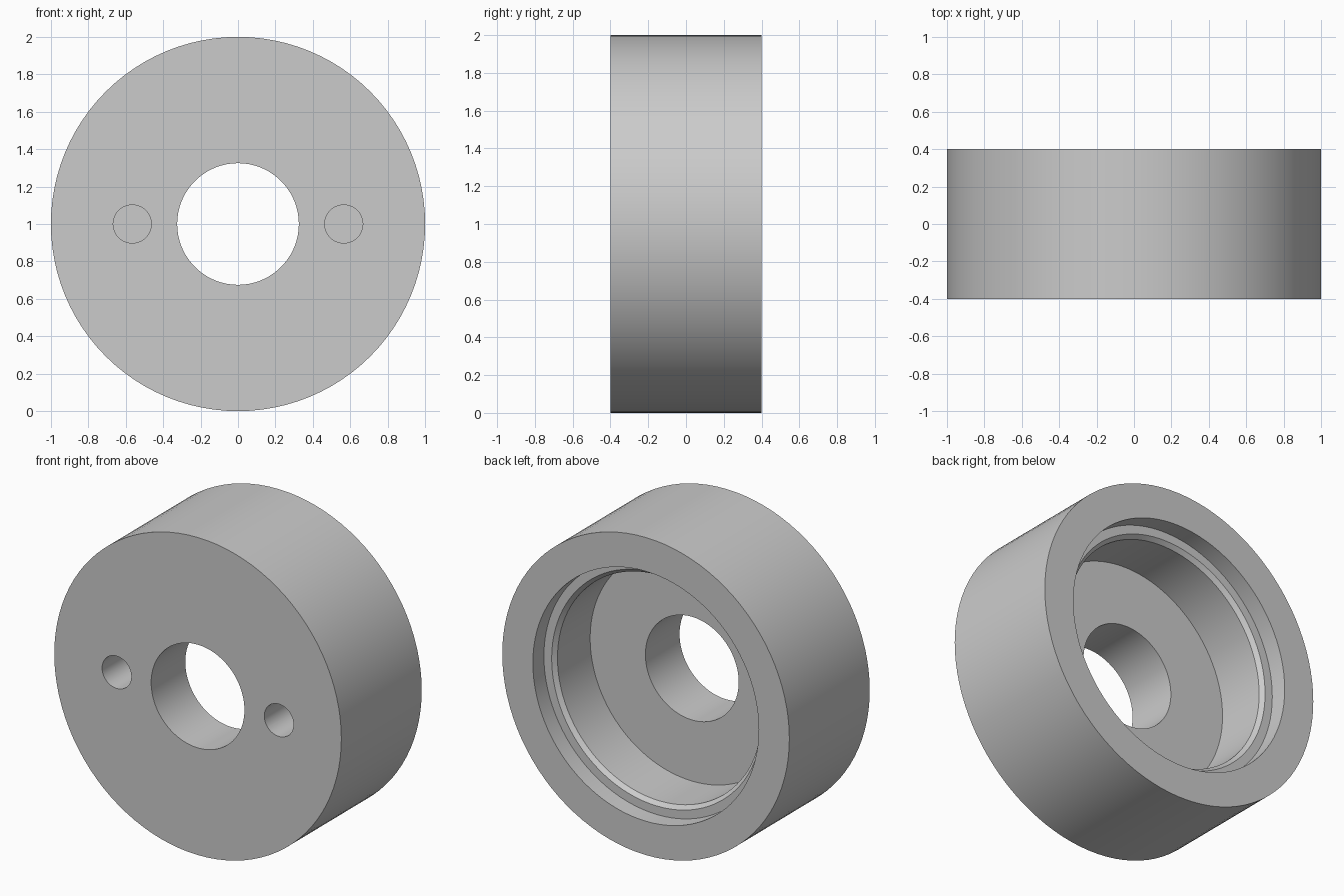
import bpy, bmesh, math
from mathutils import Matrix, Vector

cube = bpy.data.objects.get("Cube")
if cube:
    bpy.data.objects.remove(cube, do_unlink=True)

SEGMENTS = 96
CENTRE_Z = 1.0
HALF_DEPTH = 0.4

# Single plain metal colour
metal = bpy.data.materials.new("light_grey_metal")
metal.use_nodes = True
colour = (0.6, 0.6, 0.6, 1.0)
metal.diffuse_color = colour
metal.node_tree.nodes["Principled BSDF"].inputs["Base Color"].default_value = colour


def make_object(name, bm):
    bmesh.ops.recalc_face_normals(bm, faces=bm.faces)
    mesh = bpy.data.meshes.new(name)
    bm.to_mesh(mesh)
    bm.free()
    mesh.materials.append(metal)
    obj = bpy.data.objects.new(name, mesh)
    bpy.context.collection.objects.link(obj)
    return obj


def lathe(name, profile):
    """Revolve a closed (radius, y) profile about the horizontal y axis."""
    bm = bmesh.new()
    rings = []
    for i in range(SEGMENTS):
        a = 2 * math.pi * i / SEGMENTS
        rings.append([bm.verts.new((r * math.cos(a), y, CENTRE_Z + r * math.sin(a)))
                      for r, y in profile])
    n = len(profile)
    for i in range(SEGMENTS):
        a, b = rings[i], rings[(i + 1) % SEGMENTS]
        for j in range(n):
            k = (j + 1) % n
            bm.faces.new((a[j], a[k], b[k], b[j]))
    return make_object(name, bm)


# Housing: front wall with bore, deep rear recess, chamfered seat and counterbore
B = HALF_DEPTH
housing = lathe("round_housing", [
    (1.0, -B), (1.0, B),            # outer wall
    (0.787, B), (0.787, B - 0.11),  # counterbore
    (0.733, B - 0.11),              # seat
    (0.71, B - 0.135),              # chamfer
    (0.71, B - 0.46),               # recess wall
    (0.325, B - 0.46), (0.325, -B), # central bore
])

# Pair of round holes through the front wall
bm = bmesh.new()
for side in (-1, 1):
    bmesh.ops.create_cone(
        bm, cap_ends=True, segments=48, radius1=0.102, radius2=0.102, depth=0.6,
        matrix=Matrix.Translation(Vector((side * 0.565, -B, CENTRE_Z)))
        @ Matrix.Rotation(math.pi / 2, 4, 'X'))
cutter = make_object("hole_cutter", bm)
cutter.hide_render = True

cut = housing.modifiers.new("side_holes", 'BOOLEAN')
cut.operation = 'DIFFERENCE'
cut.solver = 'EXACT'
cut.object = cutter

bpy.ops.object.select_all(action='DESELECT')
housing.select_set(True)
bpy.context.view_layer.objects.active = housing
bpy.ops.object.modifier_apply(modifier=cut.name)
bpy.data.objects.remove(cutter, do_unlink=True)

# Smooth round walls, crisp rims
bpy.ops.object.shade_smooth_by_angle(angle=math.radians(30))
